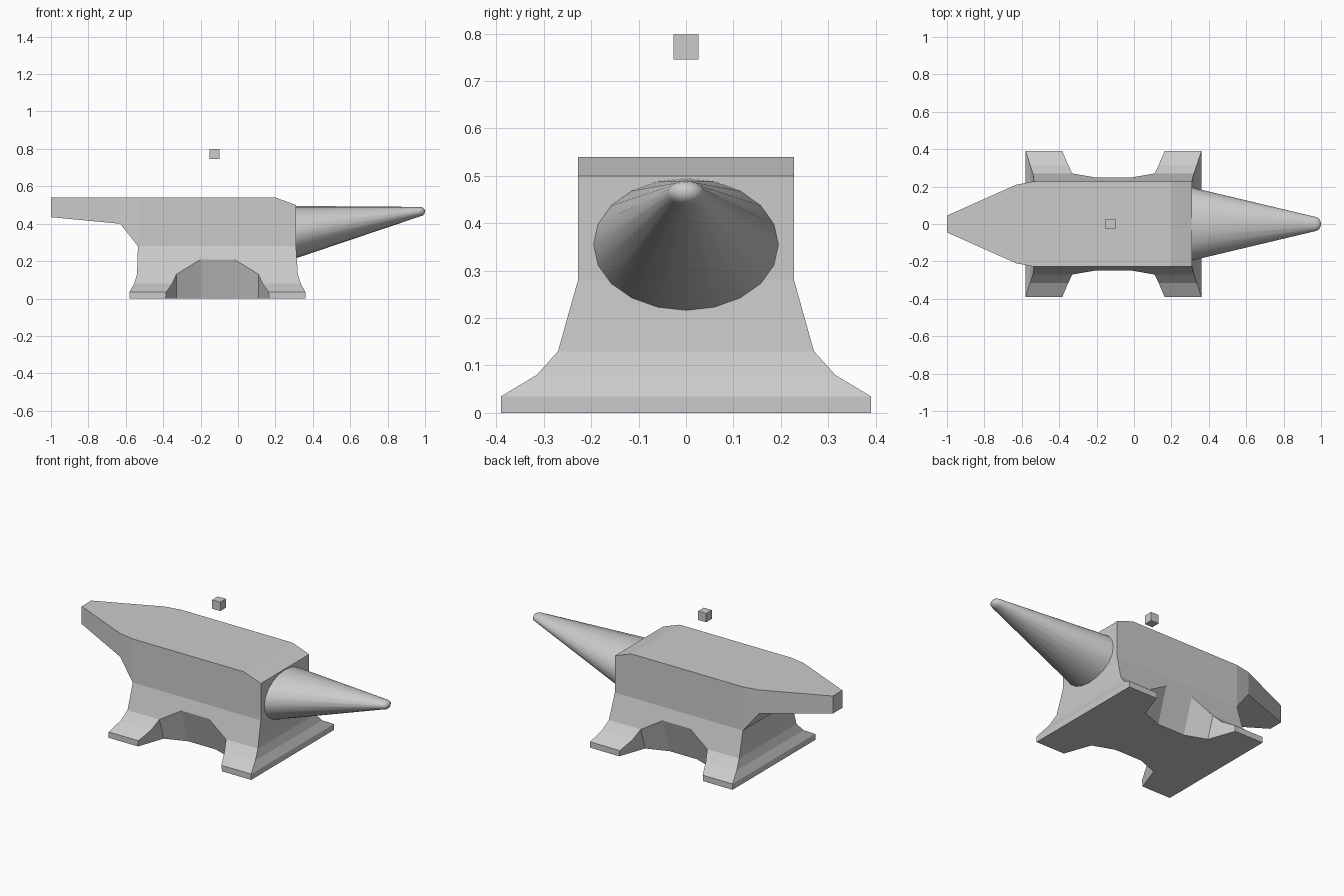
import bpy, bmesh, math

if "Cube" in bpy.data.objects:
    bpy.data.objects.remove(bpy.data.objects["Cube"])


def loft(bm, rings):
    """Skin a list of equal-length closed rings and cap both ends."""
    vs = [[bm.verts.new(p) for p in r] for r in rings]
    n = len(vs[0])
    for a, b in zip(vs, vs[1:]):
        for i in range(n):
            j = (i + 1) % n
            bm.faces.new((a[i], a[j], b[j], b[i]))
    bm.faces.new(vs[0])
    bm.faces.new(vs[-1])


def finish(bm, name):
    bmesh.ops.recalc_face_normals(bm, faces=bm.faces)
    me = bpy.data.meshes.new(name)
    bm.to_mesh(me)
    bm.free()
    ob = bpy.data.objects.new(name, me)
    bpy.context.collection.objects.link(ob)
    return ob


# Body: flared base lofted upward (z, x0, x1, half width)
bm = bmesh.new()
base = [(0, -.58, .36, .39), (.035, -.58, .36, .39), (.08, -.555, .335, .315),
        (.13, -.54, .32, .27), (.28, -.535, .31, .228)]
loft(bm, [[(a, -h, z), (b, -h, z), (b, h, z), (a, h, z)] for z, a, b, h in base])

# Body: face block and tapered heel lofted along x (x, underside z, half width)
heel = [(-1, .435, .045), (-.63, .40, .21), (-.535, .28, .228), (.31, .28, .228)]
loft(bm, [[(x, -h, z), (x, h, z), (x, h, .54), (x, -h, .54)] for x, z, h in heel])

# Weld the two halves, dropping the shared inner faces
inner = [f for f in bm.faces if all(abs(v.co.z - .28) < 1e-4 for v in f.verts)]
bmesh.ops.delete(bm, geom=inner, context='FACES_ONLY')
bmesh.ops.remove_doubles(bm, verts=bm.verts, dist=1e-4)

# Sloped front end of the face
res = bmesh.ops.bisect_plane(bm, geom=bm.verts[:] + bm.edges[:] + bm.faces[:],
                             plane_co=(.2, 0, .54), plane_no=(.04, 0, .11),
                             clear_outer=True)
cut = [e for e in res['geom_cut'] if isinstance(e, bmesh.types.BMEdge)]
bmesh.ops.holes_fill(bm, edges=cut, sides=8)
body = finish(bm, "anvil_body")

# Faceted side arches between the feet
arch = [(-.32, .51), (-.22, .228), (-.09, .18), (.09, .18), (.22, .228), (.32, .51),
        (.32, .8), (-.32, .8)]
for side in (-1, 1):
    bm = bmesh.new()
    loft(bm, [[(x - .11, side * (y + .325 * z), z) for x, y in arch] for z in (-.05, .32)])
    cutter = finish(bm, "arch_cutter")
    cutter.hide_render = True
    cutter.hide_set(True)
    mod = body.modifiers.new("arch", 'BOOLEAN')
    mod.operation = 'DIFFERENCE'
    mod.solver = 'EXACT'
    mod.object = cutter

# Horn: elliptical cone with a rounded tip (x, centre z, y radius, z radius)
bm = bmesh.new()
horn_rings = [(.29, .352, .2, .143), (.31, .355, .195, .14), (.97, .464, .038, .026),
              (.987, .465, .031, .022), (.996, .466, .017, .013), (.999, .466, .006, .005)]
N = 20
loft(bm, [[(x, ry * math.sin(math.tau * i / N), z - rz * math.cos(math.tau * i / N))
           for i in range(N)] for x, z, ry, rz in horn_rings])
horn = finish(bm, "horn")
bpy.ops.object.select_all(action='DESELECT')
horn.select_set(True)
bpy.context.view_layer.objects.active = horn
bpy.ops.object.shade_smooth_by_angle(angle=math.radians(40))

# Small cube floating above the face
bpy.ops.mesh.primitive_cube_add(size=.053, location=(-.125, 0, .772))
bpy.context.object.name = "floating_cube"
